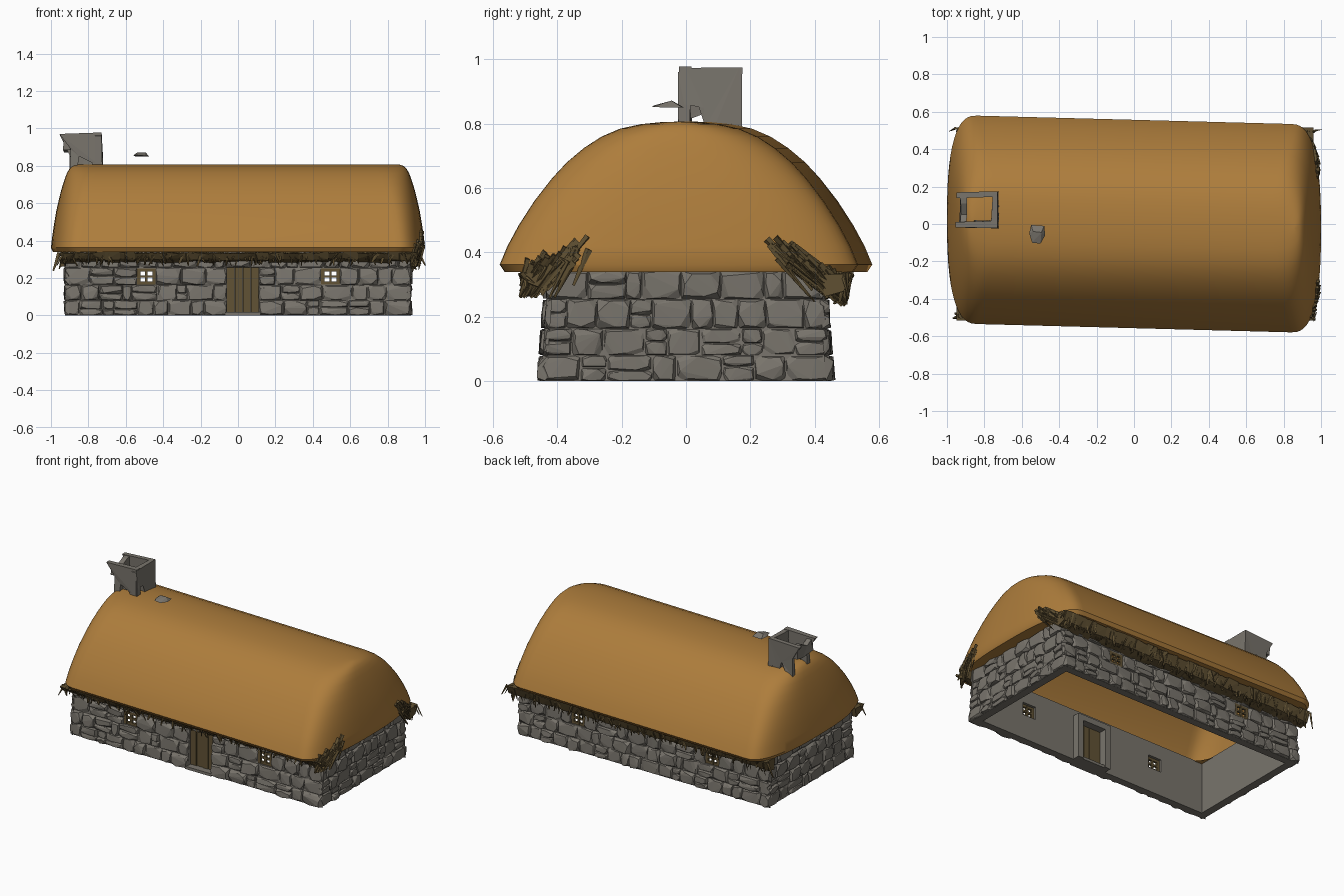
import bpy, bmesh, math, random
from mathutils import Vector

if "Cube" in bpy.data.objects:
    bpy.data.objects.remove(bpy.data.objects["Cube"])

random.seed(7)
R = random.uniform


def material(name, rgb):
    m = bpy.data.materials.new(name)
    m.diffuse_color = (*rgb, 1)
    m.use_nodes = True
    m.node_tree.nodes["Principled BSDF"].inputs["Base Color"].default_value = m.diffuse_color
    return m


STONE = material("grey_stone", (0.19, 0.175, 0.15))
THATCH = material("golden_thatch", (0.42, 0.205, 0.045))
STRAW = material("dark_straw", (0.115, 0.08, 0.032))
WOOD = material("brown_wood", (0.12, 0.085, 0.035))


def finish(bm, name, mat):
    bmesh.ops.recalc_face_normals(bm, faces=bm.faces)
    me = bpy.data.meshes.new(name)
    bm.to_mesh(me)
    bm.free()
    me.materials.append(mat)
    ob = bpy.data.objects.new(name, me)
    bpy.context.collection.objects.link(ob)
    return ob


def add_box(bm, x0, x1, y0, y1, z0, z1):
    vs = bmesh.ops.create_cube(bm, size=1)["verts"]
    for v in vs:
        v.co = (x0 if v.co.x < 0 else x1, y0 if v.co.y < 0 else y1, z0 if v.co.z < 0 else z1)


def add_hull(bm, pts):
    vs = [bm.verts.new(p) for p in pts]
    out = bmesh.ops.convex_hull(bm, input=vs)
    junk = {g for g in out["geom_interior"] + out["geom_unused"] if isinstance(g, bmesh.types.BMVert)}
    bmesh.ops.delete(bm, geom=list(junk), context="VERTS")


def lerp_table(table, z):
    for (z0, a), (z1, b) in zip(table, table[1:]):
        if z <= z1:
            return a + (b - a) * (z - z0) / (z1 - z0)
    return table[-1][1]


# Openings as (u0, u1, z0, z1)
WINDOWS = [(-0.54, -0.44, 0.165, 0.25), (0.445, 0.545, 0.165, 0.25)]
DOOR = (-0.06, 0.11, 0.0, 0.262)
TOP = 0.345

# Wall shell: hollow ring, battered outside, cut by the openings
bm = bmesh.new()
rings = []
for hx, hy, z in [(0.912, 0.44, 0), (0.905, 0.415, TOP), (0.86, 0.39, TOP), (0.86, 0.39, 0)]:
    rings.append([bm.verts.new((sx * hx, sy * hy, z)) for sx, sy in [(-1, -1), (1, -1), (1, 1), (-1, 1)]])
for k in range(4):
    a, b = rings[k], rings[(k + 1) % 4]
    for i in range(4):
        j = (i + 1) % 4
        bm.faces.new((a[i], a[j], b[j], b[i]))
walls = finish(bm, "wall_shell", STONE)
bm = bmesh.new()
for u0, u1, z0, z1 in WINDOWS:
    add_box(bm, u0, u1, -1, 1, z0, z1)
add_box(bm, DOOR[0], DOOR[1], -1, 0, -0.1, DOOR[3])
cutter = finish(bm, "opening_cutter", STONE)
cutter.hide_render = True
mod = walls.modifiers.new("openings", "BOOLEAN")
mod.operation, mod.solver, mod.object = "DIFFERENCE", "EXACT", cutter
bpy.context.view_layer.objects.active = walls
bpy.ops.object.modifier_apply(modifier="openings")
bpy.data.objects.remove(cutter)

# Rubble stones laid in courses on every wall
COURSES = [0.0, 0.08, 0.163, 0.255, 0.342]


def lay_stones(name, place, half, openings):
    bm = bmesh.new()
    for z0, z1 in zip(COURSES, COURSES[1:]):
        gaps = sorted((o[0], o[1]) for o in openings if o[2] < z1 - 0.02 and o[3] > z0 + 0.02)
        edges = [-half] + [e for g in gaps for e in g] + [half]
        for s, e in zip(edges[::2], edges[1::2]):
            n = max(1, round((e - s) / R(0.09, 0.12)))
            cuts = [s] + [s + (e - s) * (i + R(-0.3, 0.3)) / n for i in range(1, n)] + [e]
            for u0, u1 in zip(cuts, cuts[1:]):
                splits = [z0, z1] if R(0, 1) > 0.22 else [z0, z0 + (z1 - z0) * R(0.4, 0.6), z1]
                for a, b in zip(splits, splits[1:]):
                    w, h, d = (u1 - u0) / 2, (b - a) / 2, R(0.008, 0.024)
                    uc, zc = (u0 + u1) / 2, (a + b) / 2
                    pts = [place(uc + i * w, zc + j * h, -0.005) for i in (-1, 1) for j in (-1, 1)]
                    turn = R(0, 6)
                    for k in range(7):
                        t = turn + k * math.tau / 7 + R(-0.25, 0.25)
                        c, s2 = math.cos(t), math.sin(t)
                        m = R(0.8, 0.97) / max(abs(c), abs(s2)) ** 0.75
                        pts.append(place(uc + max(-1, min(1, c * m)) * w,
                                         zc + max(-1, min(1, s2 * m)) * h, d * R(0.6, 1.1)))
                    add_hull(bm, pts)
    return finish(bm, name, STONE)


def batter(z):
    return 0.44 - 0.025 * z / TOP


for sgn, nm in ((-1, "front"), (1, "back")):
    lay_stones(nm + "_stones", lambda u, z, d: (u, sgn * (batter(z) + d), z), 0.925,
               WINDOWS + ([DOOR] if sgn < 0 else []))
for sgn, nm in ((-1, "left"), (1, "right")):
    lay_stones(nm + "_stones", lambda u, z, d: (sgn * (0.908 + d), u * batter(z) / 0.44, z), 0.452, [])

# Window frames with glazing bars, front and back
bm = bmesh.new()
for u0, u1, z0, z1 in WINDOWS:
    uc, zc = (u0 + u1) / 2, (z0 + z1) / 2
    for y in (-0.415, 0.415):
        for c, t in ((u0 + 0.009, 0.009), (uc, 0.006), (u1 - 0.009, 0.009)):
            add_box(bm, c - t, c + t, y - 0.008, y + 0.008, z0, z1)
        for c, t in ((z0 + 0.008, 0.008), (zc, 0.006), (z1 - 0.008, 0.008)):
            add_box(bm, u0, u1, y - 0.007, y + 0.007, c - t, c + t)
finish(bm, "window_frames", WOOD)

# Plank door with a stone sill and an inner stone surround
bm = bmesh.new()
for i in range(4):
    x = DOOR[0] + i * 0.0425
    add_box(bm, x + 0.001, x + 0.0415, -0.412 + 0.004 * (i % 2), -0.39, 0.015, DOOR[3])
finish(bm, "door", WOOD)
bm = bmesh.new()
add_box(bm, DOOR[0] - 0.01, DOOR[1] + 0.01, -0.455, -0.35, 0, 0.018)
for x0, x1, z0, z1 in ((-0.1, -0.06, 0, 0.3), (0.11, 0.15, 0, 0.3), (-0.06, 0.11, 0.262, 0.3)):
    add_box(bm, x0, x1, -0.395, -0.34, z0, z1)
finish(bm, "door_surround", STONE)

# Thatched roof: stacked plan rings, rounded at the ends, slightly skewed
WIDTH = [(0.34, 0.542), (0.362, 0.557), (0.42, 0.533), (0.485, 0.498), (0.56, 0.45), (0.63, 0.396), (0.68, 0.35),
         (0.725, 0.297), (0.76, 0.243), (0.785, 0.185), (0.799, 0.12), (0.805, 0.06), (0.807, 0.0)]
LENGTH = [(0.34, 0.99), (0.362, 1.0), (0.45, 0.99), (0.58, 0.968), (0.7, 0.937), (0.76, 0.915),
          (0.785, 0.9), (0.799, 0.885), (0.807, 0.86)]
END, POW = 0.16, 2.6


def skew(x, y, z):
    return (x, y - 0.0265 * x, z)


def plan(w, l, z, steps=14):
    q = []
    for i in range(steps + 1):
        t = math.pi / 2 * i / steps
        q.append((l - END + END * math.sin(t) ** (2 / POW), w * max(0, math.cos(t)) ** (2 / POW)))
    right = q + [(x, -y) for x, y in q[-2::-1]]
    return [skew(x, y, z) for x, y in right + [(-x, y) for x, y in right[::-1]]]


bm = bmesh.new()
levels = [(0.43, 0.89, 0.34)] + [(w, lerp_table(LENGTH, z), z) for z, w in WIDTH]
rings = [[bm.verts.new(p) for p in plan(*lv)] for lv in levels]
for a, b in zip(rings, rings[1:]):
    for i in range(len(a)):
        j = (i + 1) % len(a)
        bm.faces.new((a[i], a[j], b[j], b[i]))
bmesh.ops.remove_doubles(bm, verts=bm.verts, dist=0.0002)
roof = finish(bm, "thatched_roof", THATCH)
if sum(p.normal.z * p.area for p in roof.data.polygons) < 0:
    roof.data.flip_normals()
bpy.ops.object.select_all(action="DESELECT")
roof.select_set(True)
bpy.context.view_layer.objects.active = roof
bpy.ops.object.shade_smooth_by_angle(angle=math.radians(35))


def roof_end(y, z):
    r = min(1, abs(y) / lerp_table(WIDTH, z))
    return lerp_table(LENGTH, z) - END + END * (1 - r ** POW) ** (1 / POW)


# Ragged straw hanging below the eaves
def add_blade(bm, a, b, width):
    a, b = Vector(a), Vector(b)
    side = (b - a).cross(Vector((R(-1, 1), R(-1, 1), R(-1, 1)))).normalized() * width
    up = (b - a).cross(side).normalized() * width * 0.6
    add_hull(bm, [a + side, a - side, a + up, a - up, b + side * 0.35, b - side * 0.35, b + up * 0.3])


for sgn, nm in ((-1, "front"), (1, "back")):
    bm = bmesh.new()
    low = 0.275 if sgn < 0 else 0.25
    for i in range(24):
        x0, x1 = -0.95 + i * 0.0796, -0.95 + (i + 1) * 0.0796
        add_hull(bm, [(x, sgn * y, z + R(-0.008, 0.008)) for x in (x0, x1)
                      for y, z in ((0.42, 0.335), (0.515, 0.335), (0.49, low + 0.025), (0.43, low + 0.01))])
    for i in range(170):
        x = -0.955 + 1.92 * i / 169
        add_blade(bm, (x, sgn * R(0.48, 0.515), 0.335),
                  (x + R(-0.04, 0.04), sgn * R(0.46, 0.505), low + R(-0.012, 0.03)), R(0.008, 0.014))
    finish(bm, nm + "_eave_straw", STRAW)

    # Straw wrapping round the right-hand gable corners
    bm = bmesh.new()
    for i in range(60):
        f = R(0, 1)
        y, z = 0.30 + 0.17 * f + R(-0.03, 0.02), 0.445 - 0.08 * f + R(-0.07, 0.01)
        z = max(z, 0.345)
        ye, ze = y + R(0.06, 0.1), max(low - 0.015, z - R(0.07, 0.12))
        ye = min(ye, 0.505)
        xe = min(0.985, roof_end(ye, max(ze, 0.345)) + 0.01)
        sx = -0.0265 * 0.97
        add_blade(bm, (roof_end(y, z) + 0.004, sgn * y + sx, z), (xe, sgn * ye + sx * 0.4, ze), R(0.011, 0.018))
    finish(bm, nm + "_corner_straw", STRAW)


# Broken stone chimney made of four uneven slabs
def add_slab(bm, outline, place, d0, d1):
    a = [bm.verts.new(place(u, z, d0 + R(-0.006, 0.006))) for u, z in outline]
    b = [bm.verts.new(place(u, z, d1 + R(-0.006, 0.006))) for u, z in outline]
    n = len(a)
    caps = [bm.faces.new(a), bm.faces.new(b[::-1])]
    for i in range(n):
        bm.faces.new((a[i], b[i], b[(i + 1) % n], a[(i + 1) % n]))
    bmesh.ops.triangulate(bm, faces=caps)


def along_x(u, z, d):
    return (u, d, z)


def along_y(u, z, d):
    return (d, u, z)


bm = bmesh.new()
add_slab(bm, [(-0.955, 0.97), (-0.73, 0.978), (-0.725, 0.79), (-0.775, 0.78), (-0.79, 0.86), (-0.85, 0.85),
              (-0.86, 0.77), (-0.9, 0.77), (-0.895, 0.89)], along_x, -0.02, 0.015)
add_slab(bm, [(-0.95, 0.965), (-0.73, 0.975), (-0.725, 0.77), (-0.8, 0.77), (-0.82, 0.84),
              (-0.86, 0.76), (-0.9, 0.76), (-0.9, 0.88)], along_x, 0.14, 0.17)
add_slab(bm, [(-0.025, 0.96), (0.0, 0.974), (0.165, 0.975), (0.172, 0.79), (0.14, 0.81), (0.09, 0.845), (0.088, 0.79),
              (0.06, 0.79), (0.055, 0.85), (-0.005, 0.86), (-0.025, 0.80)], along_y, -0.76, -0.727)
add_slab(bm, [(0.0, 0.965), (0.05, 0.93), (0.11, 0.96), (0.165, 0.965), (0.16, 0.88), (0.1, 0.87), (0.0, 0.885)],
         along_y, -0.93, -0.895)
finish(bm, "chimney", STONE)

# Loose stone slab above the ridge
bm = bmesh.new()
add_hull(bm, [(-0.56, -0.05, 0.855), (-0.55, -0.005, 0.85), (-0.48, -0.01, 0.85), (-0.475, -0.06, 0.85),
              (-0.5, -0.105, 0.853), (-0.545, -0.1, 0.857), (-0.54, -0.04, 0.87), (-0.495, -0.045, 0.872)])
finish(bm, "loose_stone", STONE)
